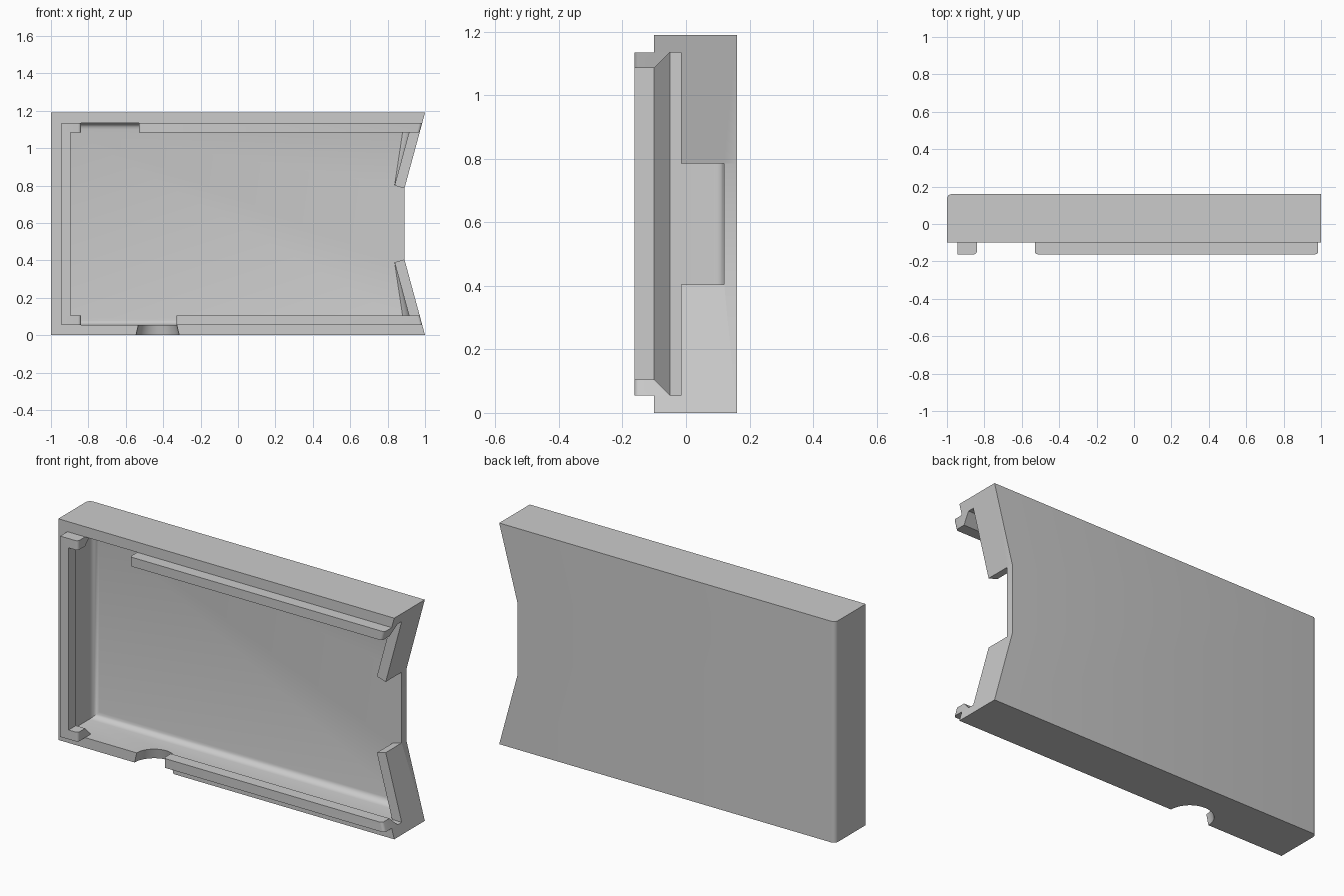
import bpy, bmesh, math
from mathutils import Vector, Matrix

cube = bpy.data.objects.get("Cube")
if cube:
    bpy.data.objects.remove(cube, do_unlink=True)

GREY = (0.6, 0.6, 0.6, 1)
mat = bpy.data.materials.new("plain grey")
mat.use_nodes = True
mat.diffuse_color = GREY
mat.node_tree.nodes["Principled BSDF"].inputs["Base Color"].default_value = GREY

H, MID = 1.19, 0.595           # height and mirror line
RIM, FLOOR, BACK = -0.10, 0.12, 0.16
WALL, LIP, FRONT = 0.055, 0.105, -0.162
NOTCH_X = 0.89                 # innermost x of the cut-in right side
KNEE = 0.405                   # height where the right side turns straight


def slant(z):
    """Outer x of the angled right side at height z."""
    z = min(z, H - z)
    return NOTCH_X + (1 - NOTCH_X) * max(0, KNEE - z) / KNEE


def prism(name, a, b):
    """Solid between two matching loops of points."""
    bm = bmesh.new()
    va = [bm.verts.new(p) for p in a]
    vb = [bm.verts.new(p) for p in b]
    bm.faces.new(va)
    bm.faces.new(vb[::-1])
    for i in range(len(va)):
        j = (i + 1) % len(va)
        bm.faces.new((va[j], va[i], vb[i], vb[j]))
    bmesh.ops.recalc_face_normals(bm, faces=bm.faces)
    me = bpy.data.meshes.new(name)
    bm.to_mesh(me)
    bm.free()
    ob = bpy.data.objects.new(name, me)
    bpy.context.collection.objects.link(ob)
    me.materials.append(mat)
    return ob


def plate(name, outline, y0, y1):
    return prism(name, [(x, y0, z) for x, z in outline], [(x, y1, z) for x, z in outline])


def round_edges(ob, rule, radius, segments=4):
    """Round every edge whose two end points satisfy the rule."""
    bm = bmesh.new()
    bm.from_mesh(ob.data)
    edges = [e for e in bm.edges if rule(e.verts[0].co, e.verts[1].co)]
    bmesh.ops.bevel(bm, geom=edges, offset=radius, segments=segments,
                    profile=0.5, affect='EDGES', clamp_overlap=True)
    bm.to_mesh(ob.data)
    bm.free()


def smooth(ob):
    bpy.ops.object.select_all(action='DESELECT')
    ob.select_set(True)
    bpy.context.view_layer.objects.active = ob
    bpy.ops.object.shade_smooth_by_angle(angle=math.radians(30))


def cut(ob, cutter):
    cutter.hide_render = True
    mod = ob.modifiers.new("cut", 'BOOLEAN')
    mod.operation, mod.solver, mod.object = 'DIFFERENCE', 'EXACT', cutter
    bpy.context.view_layer.objects.active = ob
    bpy.ops.object.modifier_apply(modifier=mod.name)
    bpy.data.objects.remove(cutter, do_unlink=True)


def mirrored(points):
    """Add the upper half to an outline given from the bottom up."""
    return points + [(x, H - z) for x, z in reversed(points)]


# Tray shell with one softened back edge
tray = plate("tray", mirrored([(-1, 0), (1, 0), (NOTCH_X, KNEE)]), RIM, BACK)
round_edges(tray, lambda a, b: all(v.x < -0.99 and v.y > BACK - 0.01 for v in (a, b)), 0.025)

# Cavity, open through the middle of the right side, filleted at the floor
inner = slant(WALL) - 0.057
cavity = plate("cavity_cutter", mirrored([(-1 + WALL, WALL), (inner, WALL),
               (0.837, 0.39), (1.1, 0.463)]), -0.3, FLOOR)
round_edges(cavity, lambda a, b: all(v.y > FLOOR - 0.01 and v.x < 0.95 for v in (a, b)), 0.035)
cut(tray, cavity)

# Angled right walls are lower than the rim
cut(tray, plate("low_wall_cutter", mirrored([(0.7, WALL), (1.2, WALL)]), -0.3, -0.015))

# Finger notch in the bottom wall, flared outward
bm = bmesh.new()
bmesh.ops.create_cone(bm, cap_ends=True, segments=48, radius1=0.118, radius2=0.095, depth=0.1,
                      matrix=Matrix.Translation((-0.43, RIM, 0.04)))
me = bpy.data.meshes.new("finger_notch_cutter")
bm.to_mesh(me)
bm.free()
notch = bpy.data.objects.new("finger_notch_cutter", me)
bpy.context.collection.objects.link(notch)
me.materials.append(mat)
cut(tray, notch)
smooth(tray)

# Lip section as (distance from outer side, y): a bar with a sloped underside
SECTION = [(WALL, -0.05), (LIP, RIM), (LIP, FRONT), (WALL, FRONT)]


def lip(name, x0, x1, top):
    """Horizontal lip; x1 of None follows the angled right side."""
    def ring(x):
        return [(slant(d) if x is None else x, y, H - d if top else d) for d, y in SECTION]
    ob = prism(name, ring(x0), ring(x1))
    start = -0.9
    round_edges(ob, lambda a, b: all(v.y < FRONT + 0.01 and v.x > start for v in (a, b))
                and abs(a.x - b.x) < 0.05, 0.015)
    smooth(ob)


for side, top, start in (("upper", True, -0.53), ("lower", False, -0.33)):
    lip(side + "_lip", start, None, top)
    lip(side + "_corner_tab", -1 + WALL, -0.84, top)

# Upright lip along the left wall
prism("side_lip", [(d - 1, y, WALL) for d, y in SECTION],
      [(d - 1, y, H - WALL) for d, y in SECTION])
